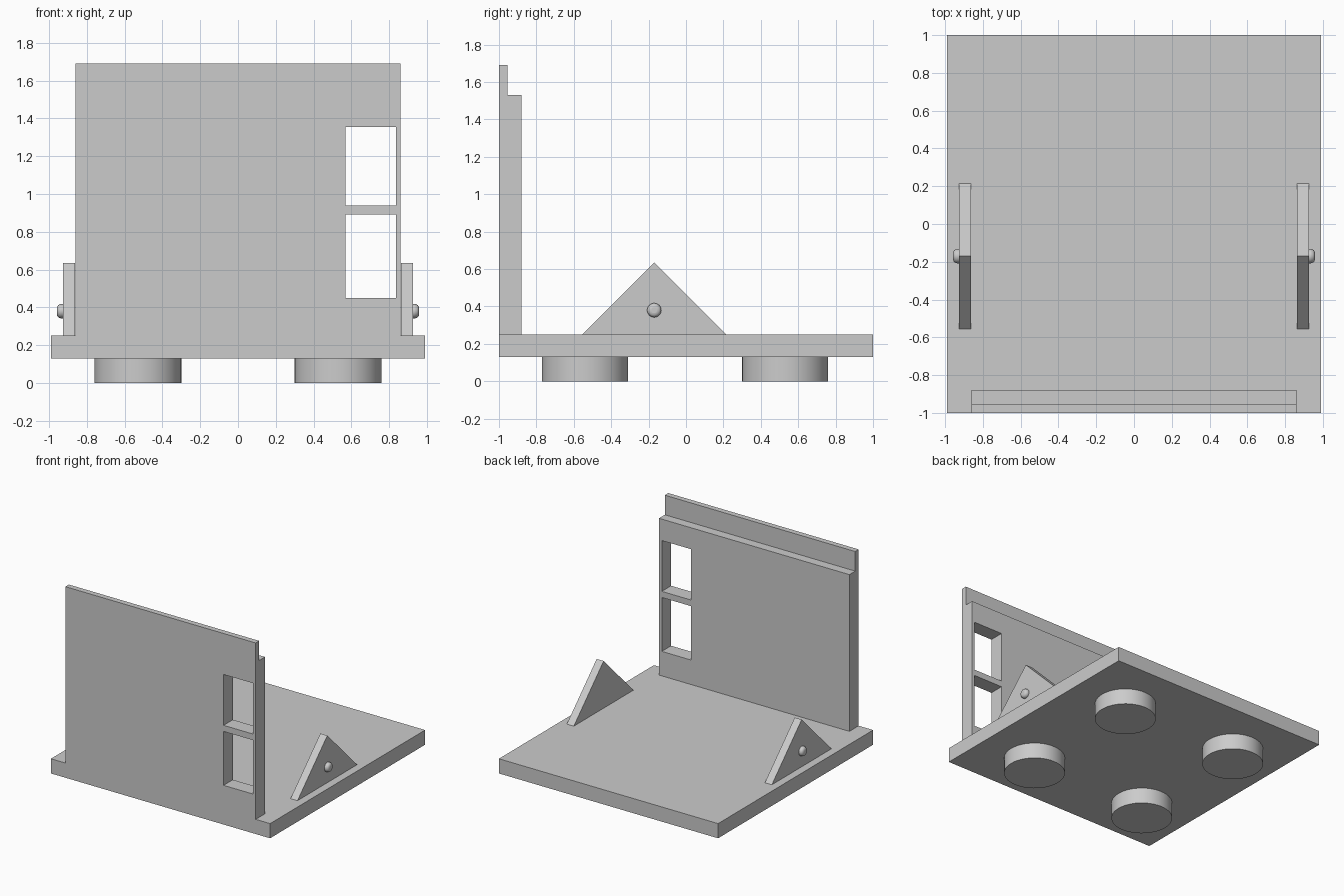
import bpy, bmesh, math
from mathutils import Matrix

cube = bpy.data.objects.get("Cube")
if cube:
    bpy.data.objects.remove(cube, do_unlink=True)

# One plain grey material
grey = bpy.data.materials.new("plain grey")
grey.use_nodes = True
colour = (0.6, 0.6, 0.6, 1)
grey.diffuse_color = colour
grey.node_tree.nodes["Principled BSDF"].inputs["Base Color"].default_value = colour


def finish(name, bm):
    bmesh.ops.recalc_face_normals(bm, faces=bm.faces)
    mesh = bpy.data.meshes.new(name)
    bm.to_mesh(mesh)
    bm.free()
    mesh.materials.append(grey)
    obj = bpy.data.objects.new(name, mesh)
    bpy.context.collection.objects.link(obj)
    return obj


def slab(name, profile, x0, x1):
    """Extrude a (y, z) outline along x."""
    bm = bmesh.new()
    face = bm.faces.new([bm.verts.new((x0, y, z)) for y, z in profile])
    moved = bmesh.ops.extrude_face_region(bm, geom=[face])["geom"]
    verts = [v for v in moved if isinstance(v, bmesh.types.BMVert)]
    bmesh.ops.translate(bm, verts=verts, vec=(x1 - x0, 0, 0))
    return finish(name, bm)


def box(name, x0, x1, y0, y1, z0, z1):
    return slab(name, [(y0, z0), (y1, z0), (y1, z1), (y0, z1)], x0, x1)


def cylinder(name, centre, radius, depth, sides, along_x=False):
    bm = bmesh.new()
    turn = Matrix.Rotation(math.pi / 2, 4, 'Y') if along_x else Matrix()
    bmesh.ops.create_cone(bm, cap_ends=True, segments=sides, radius1=radius,
                          radius2=radius, depth=depth,
                          matrix=Matrix.Translation(centre) @ turn)
    return finish(name, bm)


def smooth(obj):
    bpy.ops.object.select_all(action='DESELECT')
    obj.select_set(True)
    bpy.context.view_layer.objects.active = obj
    bpy.ops.object.shade_smooth_by_angle(angle=math.radians(35))


# Base plate
box("base_plate", -0.99, 0.99, -1, 1, 0.13, 0.25)

# Front wall with a stepped top edge
wall = slab("front_wall", [(-1, 0.25), (-0.88, 0.25), (-0.88, 1.53),
                           (-0.955, 1.53), (-0.955, 1.69), (-1, 1.69)], -0.86, 0.86)

# Two window openings through the wall
for name, low, high in (("lower", 0.45, 0.89), ("upper", 0.94, 1.355)):
    cutter = box(name + "_window_cutter", 0.57, 0.835, -1.1, -0.8, low, high)
    cutter.hide_render = True
    cut = wall.modifiers.new(name + "_window", 'BOOLEAN')
    cut.operation, cut.solver, cut.object = 'DIFFERENCE', 'EXACT', cutter
    bpy.context.view_layer.objects.active = wall
    bpy.ops.object.modifier_apply(modifier=cut.name)
    bpy.data.objects.remove(cutter, do_unlink=True)

# Triangular side brackets, each with a rounded outer knob
for side, s in (("left", 1), ("right", -1)):
    slab(side + "_bracket", [(-0.555, 0.25), (0.215, 0.25), (-0.17, 0.635)],
         s * 0.863, s * 0.926)
    knob = cylinder(side + "_knob", (s * 0.93, -0.17, 0.38), 0.038, 0.056, 24, True)
    bevel = knob.modifiers.new("rounded_rim", 'BEVEL')
    bevel.width, bevel.segments = 0.022, 4
    bevel.limit_method, bevel.angle_limit = 'ANGLE', math.radians(40)
    smooth(knob)

# Four round feet
for x, side in ((0.53, "left"), (-0.53, "right")):
    for y, end in ((-0.54, "front"), (0.53, "back")):
        smooth(cylinder(f"{end}_{side}_foot", (x, y, 0.065), 0.23, 0.13, 48))
